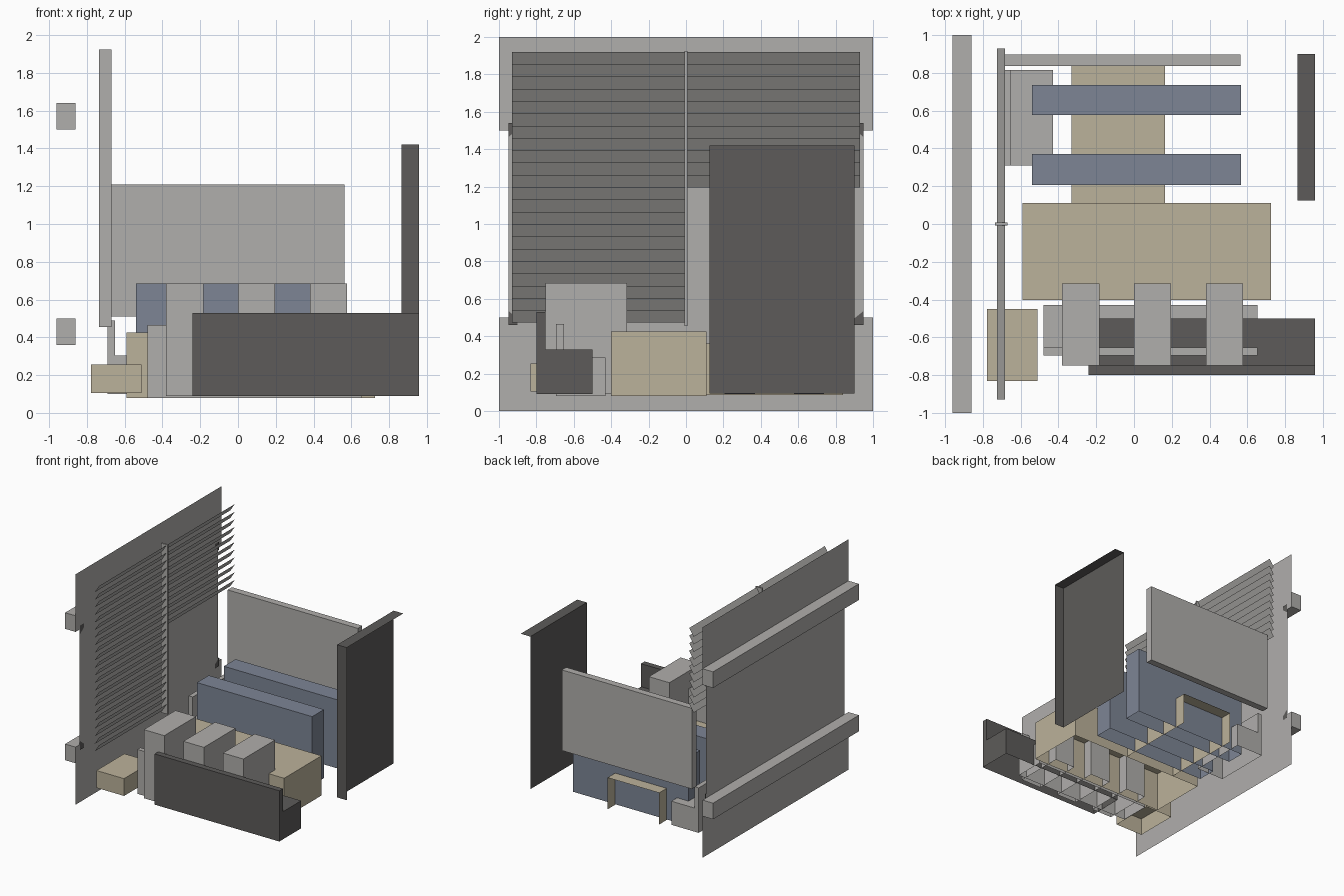
import bpy, bmesh
from mathutils import Vector

if "Cube" in bpy.data.objects:
    bpy.data.objects.remove(bpy.data.objects["Cube"])


def material(name, rgb):
    m = bpy.data.materials.new(name)
    m.diffuse_color = (*rgb, 1)
    m.use_nodes = True
    m.node_tree.nodes["Principled BSDF"].inputs["Base Color"].default_value = m.diffuse_color
    return m


GREY = material("light grey", (0.434, 0.425, 0.412))
DARK = material("dark grey", (0.109, 0.105, 0.101))
TAN = material("tan", (0.50, 0.445, 0.325))
BLUE = material("slate blue", (0.205, 0.235, 0.301))


def finish(name, bm, mat):
    me = bpy.data.meshes.new(name)
    bm.to_mesh(me)
    bm.free()
    me.materials.append(mat)
    ob = bpy.data.objects.new(name, me)
    bpy.context.collection.objects.link(ob)
    return ob


def box(name, x, y, z, mat, missing=()):
    """Box from ranges; faces whose normal matches a direction in missing are left open."""
    bm = bmesh.new()
    bmesh.ops.create_cube(bm, size=1)
    for v in bm.verts:
        v.co = [r[0] if c < 0 else r[1] for r, c in zip((x, y, z), v.co)]
    bm.normal_update()
    gone = [f for f in bm.faces if any(f.normal.dot(Vector(d)) > 0.9 for d in missing)]
    bmesh.ops.delete(bm, geom=gone, context='FACES')
    return finish(name, bm, mat)


def extruded(name, profile, offset, mat, missing=()):
    """Closed polygon extruded along an offset vector."""
    bm = bmesh.new()
    face = bm.faces.new([bm.verts.new(p) for p in profile])
    res = bmesh.ops.extrude_face_region(bm, geom=[face], use_keep_orig=True)
    verts = [g for g in res["geom"] if isinstance(g, bmesh.types.BMVert)]
    bmesh.ops.translate(bm, verts=verts, vec=offset)
    bmesh.ops.recalc_face_normals(bm, faces=bm.faces)
    bm.normal_update()
    gone = [f for f in bm.faces if any(f.normal.dot(Vector(d)) > 0.9 for d in missing)]
    bmesh.ops.delete(bm, geom=gone, context='FACES')
    return finish(name, bm, mat)


def sheet(name, points, mat):
    bm = bmesh.new()
    bm.faces.new([bm.verts.new(p) for p in points])
    return finish(name, bm, mat)


def wall_sheet(name, x, y, z, mat):
    return sheet(name, [(x, -y, z[0]), (x, y, z[0]), (x, y, z[1]), (x, -y, z[1])], mat)


DOWN, UP = (0, 0, -1), (0, 0, 1)
BACK, RIGHT = (0, 1, 0), (1, 0, 0)

# Wall with window pane and outside beams
wall_sheet("lower_wall", -0.86, 1, (0, 0.5), GREY)
wall_sheet("upper_wall", -0.86, 1, (1.5, 2), GREY)
wall_sheet("window_pane", -0.855, 0.95, (0.46, 1.54), GREY)
for n, z in (("lower", 0.36), ("upper", 1.5)):
    box(n + "_beam", (-0.96, -0.86), (-1, 1), (z, z + 0.14), GREY)

# Dark window corner pieces
for s in (-1, 1):
    for z, d in ((0.46, 1), (1.54, -1)):
        sheet("window_corner", [(-0.85, s * 0.95, z), (-0.85, s * 0.95, z + d * 0.075),
                                (-0.85, s * 0.90, z + d * 0.035), (-0.85, s * 0.90, z)], DARK)

# Blinds: slats leaning outward at the top, right half drawn up
PITCH = 0.0658
for n, y, count in (("left", (-0.93, -0.005), 22), ("right", (0.005, 0.93), 11)):
    bm = bmesh.new()
    for i in range(count):
        top = 1.92 - i * PITCH
        bm.faces.new([bm.verts.new(p) for p in (
            (-0.725, y[0], top - PITCH), (-0.725, y[1], top - PITCH),
            (-0.682, y[1], top), (-0.682, y[0], top))])
    finish(n + "_blind", bm, GREY)
box("blind_divider", (-0.735, -0.67), (-0.007, 0.007), (0.455, 1.925), GREY)

# Board at the back
box("back_board", (-0.685, 0.565), (0.837, 0.897), (0.51, 1.21), GREY)

# Tall dark panel at the right: inner side, front end and top only
box("tall_panel", (0.865, 0.957), (0.125, 0.90), (0.095, 1.42), DARK, (RIGHT, BACK, DOWN))

# Sofas with L-shaped sections
extruded("dark_sofa", [(-0.24, -0.80, 0.09), (-0.24, -0.50, 0.09), (-0.24, -0.50, 0.33),
                       (-0.24, -0.75, 0.33), (-0.24, -0.75, 0.53), (-0.24, -0.80, 0.53)],
         (1.197, 0, 0), DARK, (DOWN,))
extruded("grey_sofa", [(-0.48, -0.695, 0.08), (-0.48, -0.43, 0.08), (-0.48, -0.43, 0.285),
                       (-0.48, -0.653, 0.285), (-0.48, -0.653, 0.465), (-0.48, -0.695, 0.465)],
         (1.135, 0, 0), GREY, (DOWN,))
extruded("window_sofa", [(-0.692, 0.31, 0.10), (-0.43, 0.31, 0.10), (-0.43, 0.31, 0.305),
                         (-0.652, 0.31, 0.305), (-0.652, 0.31, 0.49), (-0.692, 0.31, 0.49)],
         (0, 0.505, 0), GREY, (DOWN,))

# Three upright blocks along the front
for i in range(3):
    x = -0.38 + i * 0.38
    box("front_block", (x, x + 0.197), (-0.75, -0.315), (0.09, 0.685), GREY, (DOWN,))

# Two blue benches
for y in ((0.207, 0.37), (0.577, 0.737)):
    box("blue_bench", (-0.54, 0.567), y, (0.09, 0.685), BLUE, (DOWN,))

# Tables
box("main_table", (-0.59, 0.725), (-0.402, 0.11), (0.08, 0.425), TAN, (DOWN,))
box("long_table", (-0.33, 0.165), (0.10, 0.84), (0.085, 0.36), TAN, (DOWN, BACK, (0, -1, 0)))
box("side_table", (-0.777, -0.512), (-0.832, -0.45), (0.105, 0.255), TAN, (DOWN,))
